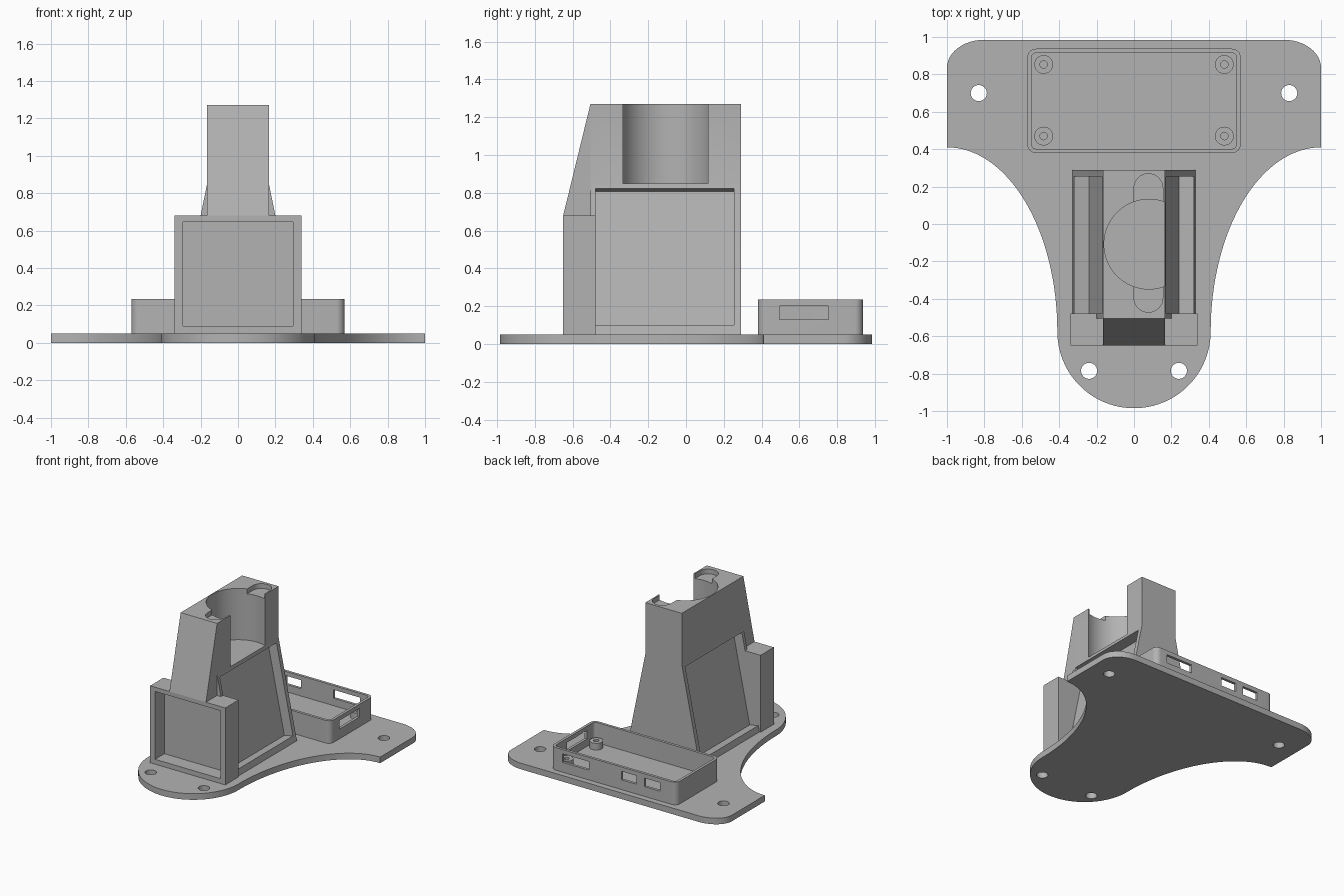
import bpy, bmesh, math
from mathutils import Vector

cube = bpy.data.objects.get("Cube")
if cube:
    bpy.data.objects.remove(cube, do_unlink=True)

grey = bpy.data.materials.new("plain grey")
grey.use_nodes = True
grey.diffuse_color = (0.45, 0.45, 0.45, 1)
grey.node_tree.nodes["Principled BSDF"].inputs["Base Color"].default_value = (0.45, 0.45, 0.45, 1)

ORDER = {"x": lambda a, b, h: (h, a, b),
         "y": lambda a, b, h: (a, h, b),
         "z": lambda a, b, h: (a, b, h)}


def prism(name, outline, lo, hi, axis="z"):
    """Extrude a flat outline along an axis."""
    place = ORDER[axis]
    bm = bmesh.new()
    face = bm.faces.new([bm.verts.new(place(a, b, lo)) for a, b in outline])
    ext = bmesh.ops.extrude_face_region(bm, geom=[face])
    move = Vector(place(0, 0, hi - lo))
    bmesh.ops.translate(bm, vec=move, verts=[v for v in ext["geom"] if isinstance(v, bmesh.types.BMVert)])
    bmesh.ops.recalc_face_normals(bm, faces=bm.faces)
    mesh = bpy.data.meshes.new(name)
    bm.to_mesh(mesh)
    bm.free()
    mesh.materials.append(grey)
    obj = bpy.data.objects.new(name, mesh)
    bpy.context.collection.objects.link(obj)
    return obj


def box(name, x, y, z):
    return prism(name, [(x[0], y[0]), (x[1], y[0]), (x[1], y[1]), (x[0], y[1])], z[0], z[1])


def arc(cx, cy, rx, ry, start, end, steps):
    turns = [math.radians(start + (end - start) * i / steps) for i in range(steps + 1)]
    return [(cx + rx * math.cos(t), cy + ry * math.sin(t)) for t in turns]


def circle(cx, cy, r, steps=32):
    return arc(cx, cy, r, r, 0, 360, steps)[:-1]


def rounded(x, y, r):
    """Rounded rectangle with half width x and y range."""
    return (arc(x - r, y[1] - r, r, r, 0, 90, 8) + arc(r - x, y[1] - r, r, r, 90, 180, 8)
            + arc(r - x, y[0] + r, r, r, 180, 270, 8) + arc(x - r, y[0] + r, r, r, 270, 360, 8))


def cut(obj, cutters):
    """Subtract the cutters, bake the result and remove them."""
    for c in cutters:
        c.hide_render = True
        mod = obj.modifiers.new("cut", "BOOLEAN")
        mod.operation, mod.solver, mod.object = "DIFFERENCE", "EXACT", c
    bpy.context.view_layer.update()
    baked = bpy.data.meshes.new_from_object(obj.evaluated_get(bpy.context.evaluated_depsgraph_get()))
    obj.modifiers.clear()
    obj.data = baked
    for c in cutters:
        bpy.data.objects.remove(c, do_unlink=True)
    return obj


PLATE, TOP = 0.05, 1.27

# Base plate: wide back, waisted sides, round front
half = (arc(0, -0.575, 0.41, 0.41, -90, 0, 24)
        + arc(1, -0.575, 0.59, 0.985, 180, 90, 32)
        + arc(0.8, 0.835, 0.2, 0.15, 0, 90, 12))
base = prism("base_plate", half + [(-x, y) for x, y in reversed(half[1:])], 0, PLATE)
cut(base, [prism("hole", circle(s * x, y, 0.043), -0.1, 0.2)
           for s in (-1, 1) for x, y in ((0.83, 0.7), (0.24, -0.785))])

# Tower body: straight top, flared lower half
side = [(0.33, PLATE), (0.165, 0.85), (0.165, TOP)]
body = prism("tower_body", side + [(-x, z) for x, z in reversed(side)], -0.506, 0.29, "y")
cutters = [prism("round_pocket", circle(0.08, -0.108, 0.24, 64), 0.85, 1.5),
           prism("top_slot", arc(0.077, 0.192, 0.077, 0.077, 0, 180, 16)
                 + arc(0.077, -0.395, 0.077, 0.077, 180, 360, 16), TOP - 0.04, 1.5)]

# Sloped side recesses, cut square to the flared faces
slope = Vector((0.33 - 0.165, PLATE - 0.85)).normalized()
normal = Vector((-slope.y, slope.x))
low, high = Vector((0.32, 0.1)), Vector((0.171, 0.822))
corners = [low - normal * 0.08, low + normal * 0.1, high + normal * 0.1, high - normal * 0.08]
for s in (-1, 1):
    cutters.append(prism("side_recess", [(s * p.x, p.y) for p in corners], -0.478, 0.254, "y"))
cut(body, cutters)

# Sloped front wedge above the front box
prism("front_wedge", [(-0.65, 0.68), (-0.506, 0.68), (-0.506, TOP)], -0.165, 0.165, "x")

# Front box with a recessed panel
front = box("front_box", (-0.34, 0.34), (-0.65, -0.478), (PLATE, 0.68))
cut(front, [box("front_recess", (-0.295, 0.295), (-0.8, -0.53), (0.09, 0.645))])

# Electronics tray with port openings
tray = prism("tray", rounded(0.57, (0.38, 0.937), 0.045), PLATE, 0.235)
cut(tray, [prism("tray_inside", rounded(0.548, (0.402, 0.915), 0.025), 0.07, 0.4)])
ports = [box("port", (c - w, c + w), (0.88, 1.0), (0.13, 0.2))
         for c, w in ((0.343, 0.12), (-0.14, 0.07), (-0.35, 0.07))]
ports.append(box("side_port", (0.5, 0.65), (0.495, 0.755), (0.13, 0.2)))
cut(tray, ports)

# Standoffs in the tray corners
for x in (-0.483, 0.483):
    for y in (0.47, 0.853):
        post = prism("standoff", circle(x, y, 0.05), 0.065, 0.125)
        cut(post, [prism("screw_hole", circle(x, y, 0.02, 20), 0.075, 0.3)])

# Smooth the curved walls, keep hard edges
for obj in bpy.context.scene.objects:
    if obj.type == "MESH":
        obj.select_set(True)
        bpy.context.view_layer.objects.active = obj
bpy.ops.object.shade_smooth_by_angle(angle=math.radians(30))
